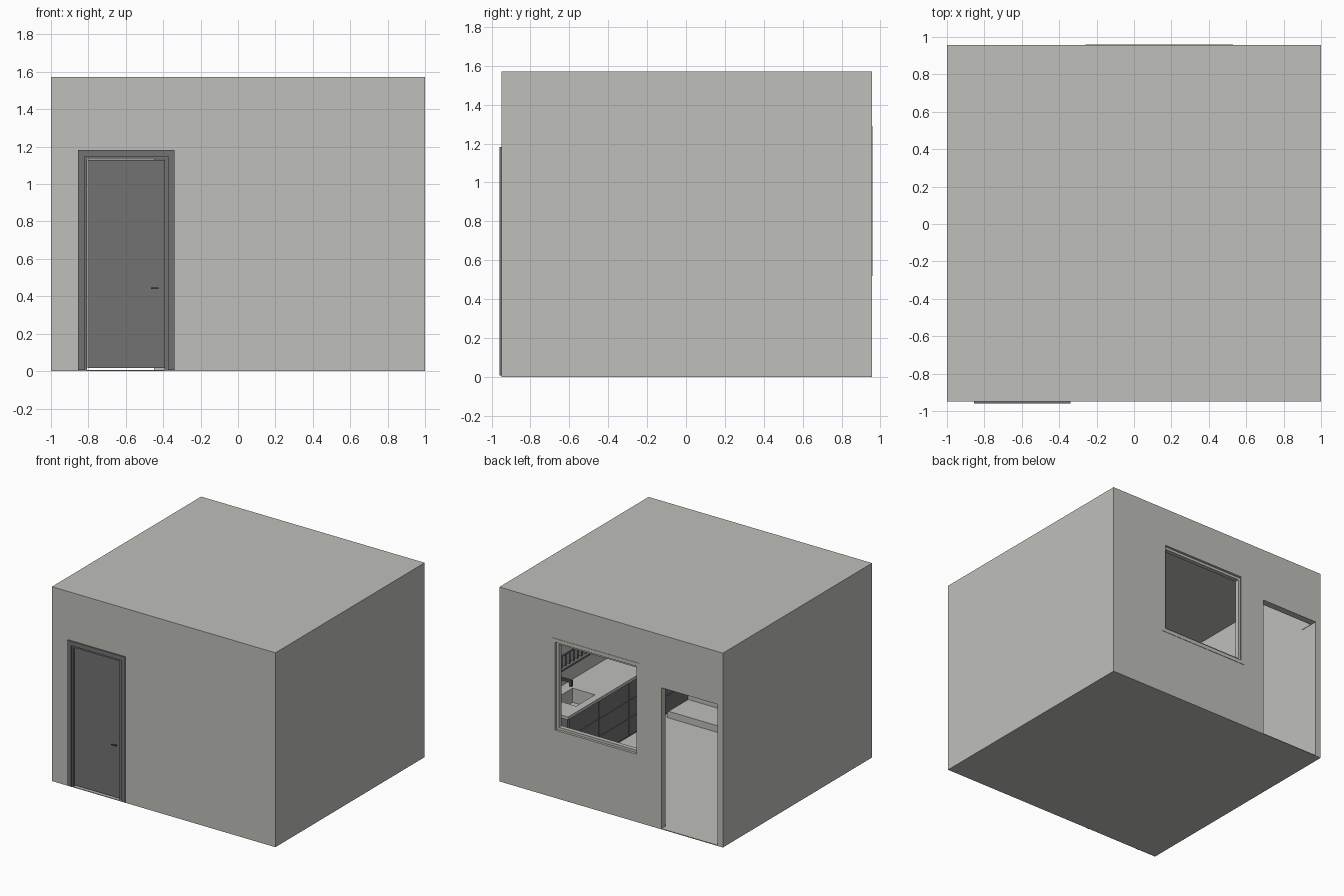
import bpy, bmesh
from mathutils import Vector

cube = bpy.data.objects.get("Cube")
if cube:
    bpy.data.objects.remove(cube, do_unlink=True)


def material(name, r, g, b):
    m = bpy.data.materials.new(name)
    m.use_nodes = True
    m.diffuse_color = (r, g, b, 1)
    m.node_tree.nodes["Principled BSDF"].inputs["Base Color"].default_value = (r, g, b, 1)
    return m


PLASTER = material("warm grey plaster", .52, .52, .49)
DARK = material("dark grey paint", .17, .17, .17)
METAL = material("dark metal", .08, .08, .08)


def box(name, x, y, z, mat):
    """Box from (low, high) ranges on each axis."""
    bm = bmesh.new()
    bmesh.ops.create_cube(bm, size=1)
    for v in bm.verts:
        v.co = Vector([r[0] if c < 0 else r[1] for c, r in zip(v.co, (x, y, z))])
    mesh = bpy.data.meshes.new(name)
    bm.to_mesh(mesh)
    bm.free()
    mesh.materials.append(mat)
    obj = bpy.data.objects.new(name, mesh)
    bpy.context.collection.objects.link(obj)
    return obj


def cut(obj, *cutters):
    """Subtract the cutters, keep the result as plain mesh, drop the cutters."""
    for c in cutters:
        mod = obj.modifiers.new("cut", 'BOOLEAN')
        mod.operation, mod.solver, mod.object = 'DIFFERENCE', 'EXACT', c
    bpy.context.view_layer.update()
    deps = bpy.context.evaluated_depsgraph_get()
    mesh = bpy.data.meshes.new_from_object(obj.evaluated_get(deps))
    obj.modifiers.clear()
    obj.data = mesh
    for c in cutters:
        bpy.data.objects.remove(c, do_unlink=True)


def frame(name, x, y, z, w, mat, sill=True):
    """Rectangular frame of bar width w, open at the bottom without a sill."""
    x0, x1 = x
    z0, z1 = z
    low = z0 + w if sill else z0
    box(name + "_side_a", (x0, x0 + w), y, (low, z1 - w), mat)
    box(name + "_side_b", (x1 - w, x1), y, (low, z1 - w), mat)
    box(name + "_head", x, y, (z1 - w, z1), mat)
    if sill:
        box(name + "_sill", x, y, (z0, z0 + w), mat)


# Room shell: hollow, with entrance, rear doorway and window openings
FLOOR, BACK, FRONT, WALL = .006, .957, -.95, .055
shell = box("room_shell", (-1, 1), (FRONT, BACK), (0, 1.572), PLASTER)
cut(shell,
    box("hollow", (-.95, .95), (FRONT + WALL, BACK - WALL), (FLOOR, 1.55), PLASTER),
    box("entrance", (-.825, -.375), (-1.1, -.8), (FLOOR, 1.15), PLASTER),
    box("doorway", (-.953, -.45), (.8, 1.1), (FLOOR, 1.145), PLASTER),
    box("window", (-.24, .50), (.8, 1.1), (.55, 1.26), PLASTER))

# Window: thin casing and an inner sash frame
frame("window_casing", (-.26, .53), (BACK - .002, BACK + .003), (.52, 1.29), .03, PLASTER)
frame("window_sash", (-.24, .50), (.905, .94), (.55, 1.26), .02, PLASTER)

# Entrance door: casing, jamb, leaf with a gap below, lever handle
frame("door_casing", (-.855, -.34), (-.96, FRONT), (FLOOR, 1.182), .035, DARK, False)
frame("door_jamb", (-.825, -.375), (-.951, -.895), (FLOOR, 1.15), .018, DARK, False)
box("door_leaf", (-.805, -.393), (-.942, -.915), (.017, 1.13), DARK)
box("door_handle_stem", (-.432, -.424), (-.956, -.94), (.438, .446), METAL)
box("door_handle_lever", (-.465, -.424), (-.959, -.954), (.438, .446), METAL)

# Kitchen run along the side wall
TOP = .51
worktop = box("worktop", (.6, .95), (-.895, .65), (TOP - .025, TOP), PLASTER)
cut(worktop, box("sink_hole", (.66, .86), (.22, .46), (.4, .6), PLASTER))
cabinet = box("base_cabinet", (.62, .95), (-.895, .63), (.05, TOP - .025), DARK)
cut(cabinet, box("sink_space", (.65, .87), (.21, .47), (.37, .6), DARK))
box("cabinet_plinth", (.66, .95), (-.895, .61), (FLOOR, .05), DARK)

# Sink bowl
bowl = box("sink_bowl", (.652, .868), (.212, .468), (.385, TOP - .025), PLASTER)
cut(bowl, box("bowl_hollow", (.66, .86), (.22, .46), (.395, .6), PLASTER))

# Drawer fronts, three high in each bay
for bay in range(4):
    y0 = -.89 + bay * .38
    for row in range(3):
        z0 = .055 + row * .143
        box(f"drawer_front_{bay}_{row}", (.607, .62), (y0, y0 + .374),
            (z0, z0 + .138), DARK)

# Tap
box("tap_post", (.89, .91), (.33, .35), (TOP, .64), METAL)
box("tap_spout", (.78, .91), (.33, .35), (.62, .64), METAL)
box("tap_nozzle", (.78, .80), (.33, .35), (.59, .62), METAL)

# Wall rack with slats
for z in (.70, .82):
    box("rack_shelf", (.85, .95), (-.15, .5), (z, z + .015), DARK)
for i in range(12):
    y = -.13 + i * .052
    box(f"rack_slat_{i}", (.87, .94), (y, y + .012), (.715, .82), DARK)

# Low step against the front wall
box("low_step", (-.2, .62), (-.895, -.645), (FLOOR, .06), PLASTER)
